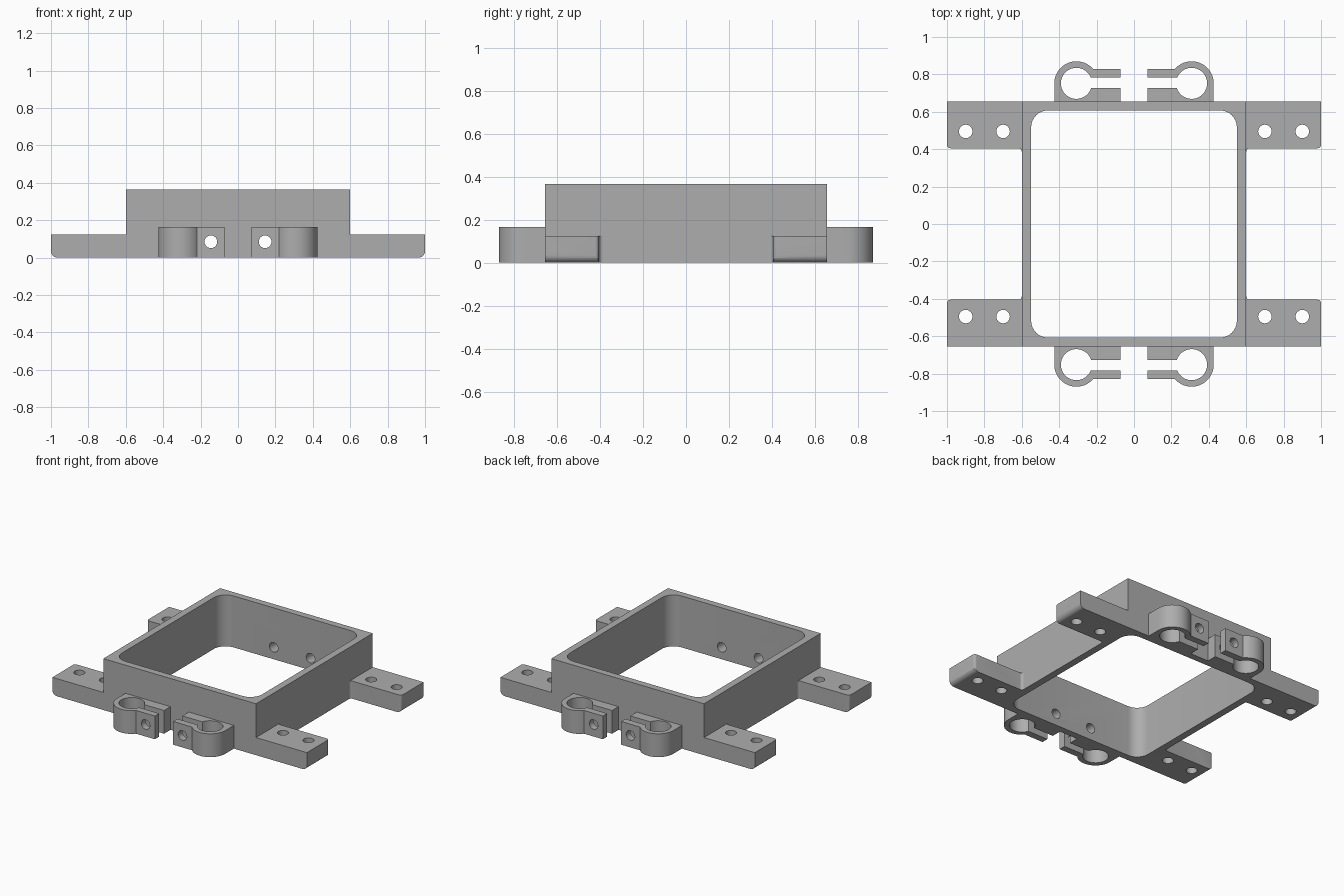
import bpy
import bmesh
from math import sin, cos, pi, radians, asin

cube = bpy.data.objects.get("Cube")
if cube:
    bpy.data.objects.remove(cube, do_unlink=True)

grey = bpy.data.materials.new("plain grey")
grey.use_nodes = True
COLOUR = (0.42, 0.42, 0.42, 1)
grey.diffuse_color = COLOUR
grey.node_tree.nodes["Principled BSDF"].inputs["Base Color"].default_value = COLOUR


def arc(cx, cy, r, start, end, n=8):
    """Points along an arc, angles in radians."""
    steps = [start + (end - start) * i / n for i in range(n + 1)]
    return [(cx + r * cos(a), cy + r * sin(a)) for a in steps]


def circle(cx, cy, r, n=32):
    return arc(cx, cy, r, 0, 2 * pi, n)[:-1]


def rect(hx, hy):
    return [(hx, hy), (-hx, hy), (-hx, -hy), (hx, -hy)]


def prism(name, outline, lo, hi, along_y=False):
    """Extrude an outline along z, or an x-z outline along y."""
    bm = bmesh.new()
    place = (lambda p, h: (p[0], h, p[1])) if along_y else (lambda p, h: (p[0], p[1], h))
    base = bm.faces.new([bm.verts.new(place(p, lo)) for p in outline])
    grown = bmesh.ops.extrude_face_region(bm, geom=[base])["geom"]
    shift = (0, hi - lo, 0) if along_y else (0, 0, hi - lo)
    bmesh.ops.translate(bm, vec=shift, verts=[g for g in grown if isinstance(g, bmesh.types.BMVert)])
    bmesh.ops.recalc_face_normals(bm, faces=bm.faces[:])
    mesh = bpy.data.meshes.new(name)
    bm.to_mesh(mesh)
    bm.free()
    mesh.materials.append(grey)
    obj = bpy.data.objects.new(name, mesh)
    bpy.context.collection.objects.link(obj)
    return obj


def activate(obj):
    bpy.ops.object.select_all(action="DESELECT")
    obj.select_set(True)
    bpy.context.view_layer.objects.active = obj


def combine(obj, tool, operation="DIFFERENCE"):
    tool.hide_render = True
    mod = obj.modifiers.new("cut", "BOOLEAN")
    mod.operation, mod.solver, mod.object = operation, "EXACT", tool
    activate(obj)
    bpy.ops.object.modifier_apply(modifier=mod.name)
    bpy.data.objects.remove(tool, do_unlink=True)


def finish(obj):
    activate(obj)
    bpy.ops.object.shade_smooth_by_angle(angle=radians(30))


WX, WY = 0.6, 0.655          # outer half sizes of the frame
BOLT_X, BOLT_Z, BOLT_R = 0.145, 0.085, 0.034


def bolt_cutter(x):
    return prism("bolt_cutter", circle(x, BOLT_Z, BOLT_R), -1, 1, along_y=True)


# Open rectangular frame with a rounded inside
frame = prism("frame", rect(WX, WY), 0, 0.365)
r, ix, iy = 0.09, 0.55, 0.607
corners = [(ix - r, iy - r), (r - ix, iy - r), (r - ix, r - iy), (ix - r, r - iy)]
inside = []
for i, (cx, cy) in enumerate(corners):
    inside += arc(cx, cy, r, i * pi / 2, (i + 1) * pi / 2)
combine(frame, prism("inside_cutter", inside, -0.1, 0.5))
for sx in (-1, 1):
    combine(frame, bolt_cutter(sx * BOLT_X))
finish(frame)

# Outlines for one mounting tab and one rod clamp, mirrored to each corner
f = 0.018
tab_outline = ([(WX, WY), (1, WY)]
               + arc(1 - f, 0.405 + f, f, 0, -pi / 2, 6)
               + arc(WX + f, 0.405 - f, f, pi / 2, pi, 6))
e = 0.035
tab_side = [(0.5, 0), *arc(1 - e, e, e, -pi / 2, 0), (1, 0.125), (0.5, 0.125)]

CX, CY, R_OUT, R_IN = 0.308, 0.752, 0.118, 0.083
TIP, SLOT_LO, SLOT_HI, ARM_TOP = 0.072, 0.727, 0.782, 0.83
a_hi = pi - asin((SLOT_HI - CY) / R_IN)
a_lo = -pi + asin((CY - SLOT_LO) / R_IN)
a_arm = pi - asin((ARM_TOP - CY) / R_OUT)
clamp_outline = ([(TIP, WY), (CX + R_OUT, WY)]
                 + arc(CX, CY, R_OUT, 0, a_arm, 20)
                 + [(TIP, ARM_TOP), (TIP, SLOT_HI)]
                 + arc(CX, CY, R_IN, a_hi, a_lo, 32)
                 + [(TIP, SLOT_LO)])

for sx, side in ((1, "left"), (-1, "right")):
    for sy, end in ((1, "back"), (-1, "front")):
        def flip(points):
            return [(sx * x, sy * y) for x, y in points]

        # Mounting tab with a rounded lower end and two screw holes
        tab = prism(f"{end}_{side}_tab", flip(tab_outline), 0, 0.125)
        side_shape = [(sx * x, z) for x, z in tab_side]
        combine(tab, prism("end_shape", side_shape, -1, 1, along_y=True), "INTERSECT")
        for x in (0.7, 0.9):
            combine(tab, prism("screw_cutter", circle(sx * x, sy * 0.495, 0.036), -0.1, 0.3))
        finish(tab)

        # Split rod clamp with a cross bolt hole
        clamp = prism(f"{end}_{side}_clamp", flip(clamp_outline), 0, 0.165)
        combine(clamp, bolt_cutter(sx * BOLT_X))
        finish(clamp)
